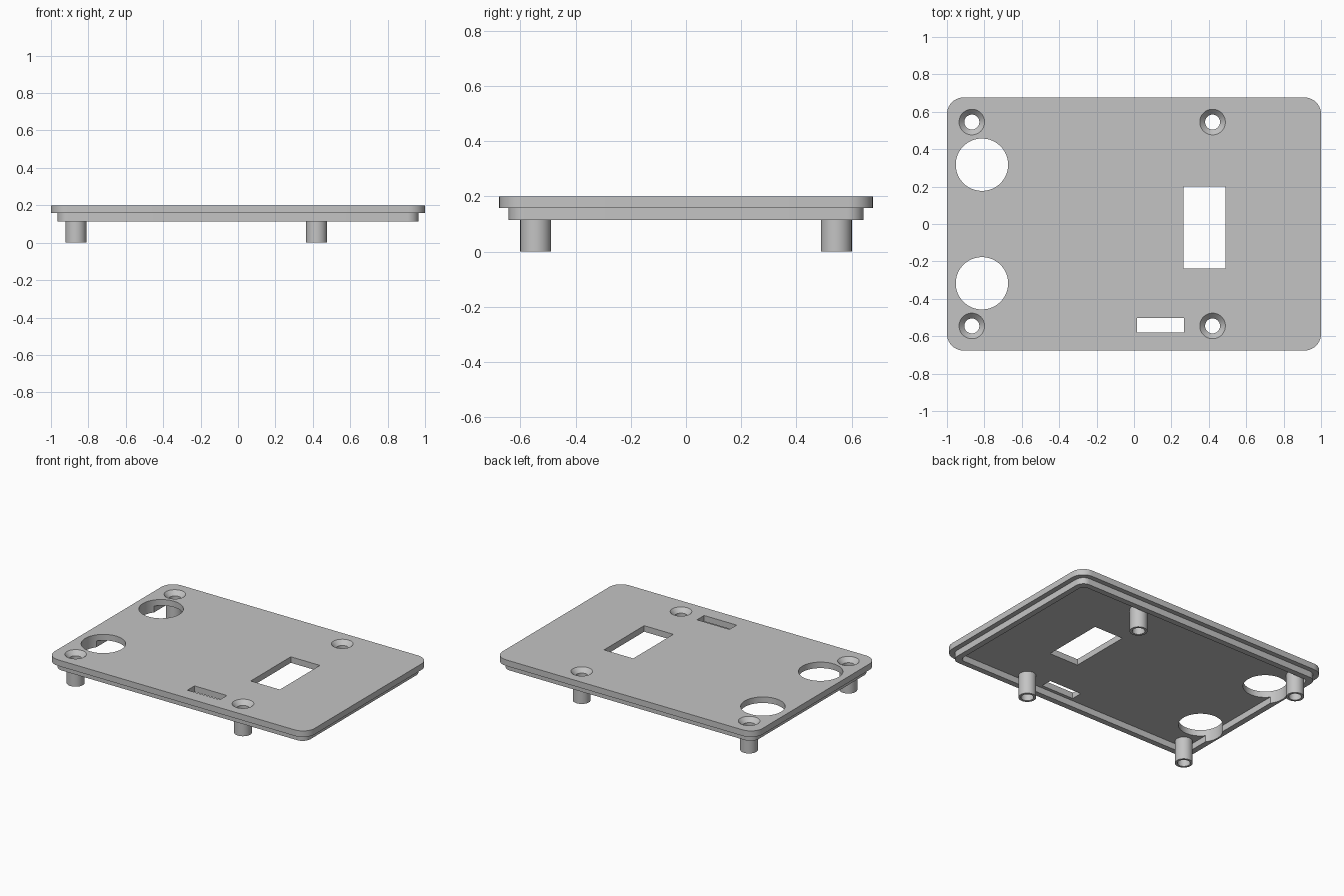
import bpy
import bmesh
from math import cos, sin, pi, radians

if "Cube" in bpy.data.objects:
    bpy.data.objects.remove(bpy.data.objects["Cube"], do_unlink=True)

GRAY = (0.55, 0.55, 0.55, 1)
plastic = bpy.data.materials.new("gray_plastic")
plastic.use_nodes = True
plastic.diffuse_color = GRAY
plastic.node_tree.nodes["Principled BSDF"].inputs["Base Color"].default_value = GRAY

TOP, UNDER, LIP = 0.2, 0.158, 0.114


def make_object(name, bm):
    bmesh.ops.recalc_face_normals(bm, faces=bm.faces)
    mesh = bpy.data.meshes.new(name)
    bm.to_mesh(mesh)
    bm.free()
    mesh.materials.append(plastic)
    obj = bpy.data.objects.new(name, mesh)
    bpy.context.collection.objects.link(obj)
    return obj


def slab(name, hx, hy, radius, z0, z1, x=0, y=0, steps=10):
    """Extruded rectangle with optional rounded corners."""
    bm = bmesh.new()
    points = []
    for i, (sx, sy) in enumerate([(1, 1), (-1, 1), (-1, -1), (1, -1)]):
        for k in range(steps + 1 if radius else 1):
            a = (i + k / steps) * pi / 2
            points.append((x + sx * (hx - radius) + radius * cos(a),
                           y + sy * (hy - radius) + radius * sin(a), z0))
    face = bm.faces.new([bm.verts.new(p) for p in points])
    moved = bmesh.ops.extrude_face_region(bm, geom=[face])["geom"]
    bmesh.ops.translate(bm, vec=(0, 0, z1 - z0),
                        verts=[v for v in moved if isinstance(v, bmesh.types.BMVert)])
    return make_object(name, bm)


def cylinder(name, x, y, r0, r1, z0, z1, sides=48):
    bm = bmesh.new()
    bmesh.ops.create_cone(bm, cap_ends=True, segments=sides,
                          radius1=r0, radius2=r1, depth=z1 - z0)
    bmesh.ops.translate(bm, vec=(x, y, (z0 + z1) / 2), verts=bm.verts)
    return make_object(name, bm)


def combine(body, tool, operation):
    """Apply a boolean and discard the tool."""
    tool.hide_render = True
    mod = body.modifiers.new("cut", "BOOLEAN")
    mod.operation, mod.object, mod.solver = operation, tool, "EXACT"
    bpy.context.view_layer.objects.active = body
    bpy.ops.object.modifier_apply(modifier=mod.name)
    bpy.data.objects.remove(tool, do_unlink=True)


# Cover plate with a stepped, hollow locating lip
cover = slab("cover_plate", 1, 0.677, 0.09, UNDER, TOP)
combine(cover, slab("lip", 0.965, 0.643, 0.06, LIP, UNDER + 0.02), "UNION")
combine(cover, slab("cavity", 0.925, 0.603, 0.035, 0.05, UNDER), "DIFFERENCE")

# Four hollow posts with countersunk screw holes
for px in (-0.867, 0.42):
    for py in (-0.545, 0.545):
        combine(cover, cylinder("post", px, py, 0.056, 0.056, 0, UNDER + 0.01), "UNION")
        combine(cover, cylinder("bore", px, py, 0.04, 0.04, -0.1, 0.3), "DIFFERENCE")
        combine(cover, cylinder("countersink", px, py, 0.04, 0.078, TOP - 0.03, TOP + 0.01),
                "DIFFERENCE")

# Two large round openings that also notch the lip
for hy in (-0.317, 0.317):
    combine(cover, cylinder("round_opening", -0.813, hy, 0.14, 0.14, 0, 0.3, 72), "DIFFERENCE")

# Rectangular window and slot
combine(cover, slab("window", 0.112, 0.22, 0, 0, 0.3, 0.377, -0.019), "DIFFERENCE")
combine(cover, slab("slot", 0.125, 0.039, 0, 0, 0.3, 0.142, -0.541), "DIFFERENCE")

# Smooth curved walls, keep hard edges
bpy.ops.object.select_all(action="DESELECT")
cover.select_set(True)
bpy.context.view_layer.objects.active = cover
bpy.ops.object.shade_smooth_by_angle(angle=radians(30))
